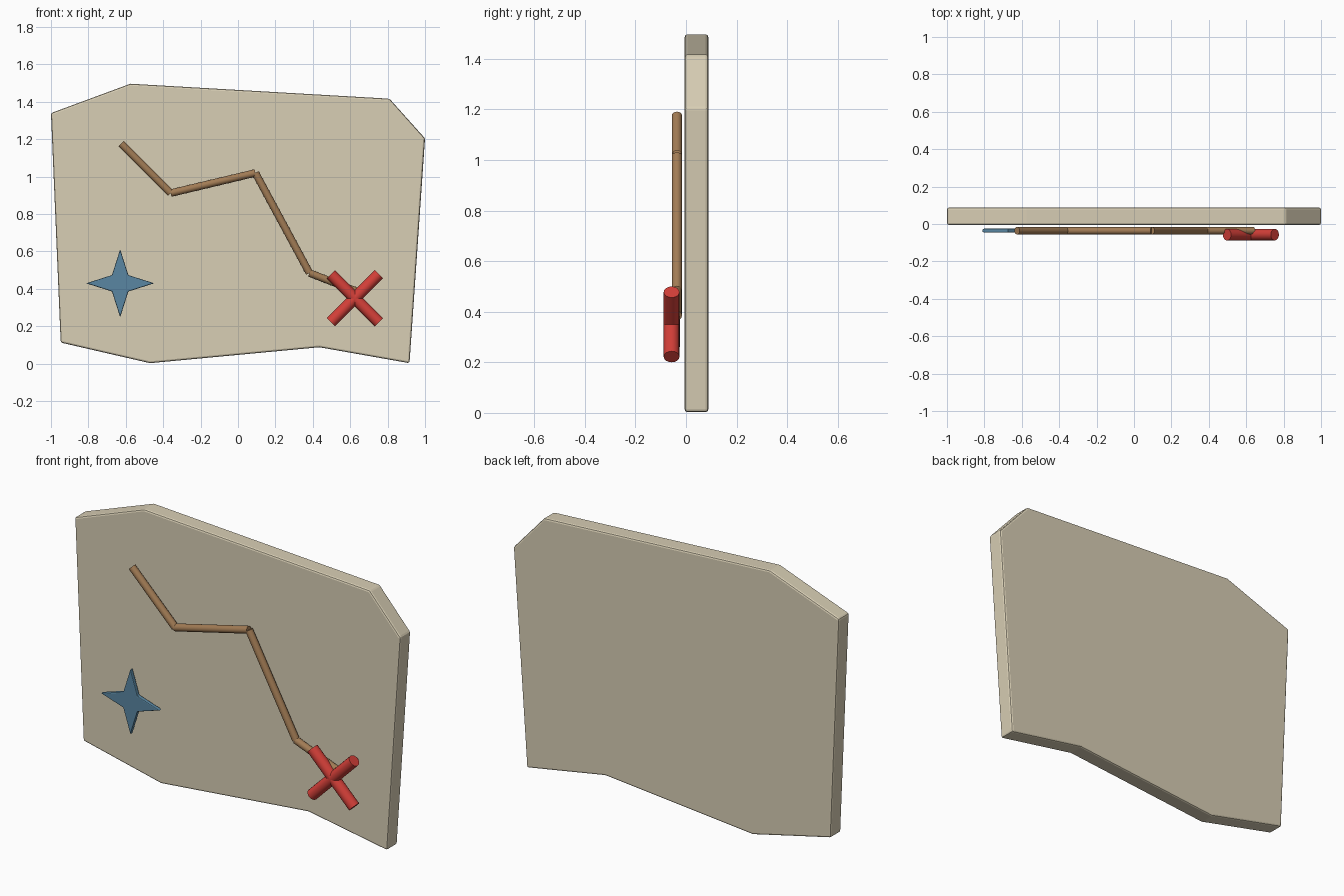
import bpy, bmesh, math
from mathutils import Vector

if "Cube" in bpy.data.objects:
    bpy.data.objects.remove(bpy.data.objects["Cube"])


def material(name, rgb):
    m = bpy.data.materials.new(name)
    m.diffuse_color = (*rgb, 1)
    m.use_nodes = True
    m.node_tree.nodes["Principled BSDF"].inputs["Base Color"].default_value = m.diffuse_color
    return m


PARCHMENT = material("parchment", (0.69, 0.62, 0.46))
BROWN = material("trail_brown", (0.36, 0.20, 0.09))
RED = material("mark_red", (0.66, 0.05, 0.04))
BLUE = material("compass_blue", (0.10, 0.24, 0.36))


def plate(name, points, y0, y1, bevel, mat):
    """Extrude an (x, z) outline from y0 to y1 and soften its edges."""
    bm = bmesh.new()
    face = bm.faces.new([bm.verts.new((x, y0, z)) for x, z in points])
    new = bmesh.ops.extrude_face_region(bm, geom=[face])["geom"]
    verts = [v for v in new if isinstance(v, bmesh.types.BMVert)]
    bmesh.ops.translate(bm, verts=verts, vec=(0, y1 - y0, 0))
    bmesh.ops.recalc_face_normals(bm, faces=bm.faces)
    me = bpy.data.meshes.new(name)
    bm.to_mesh(me)
    bm.free()
    me.materials.append(mat)
    ob = bpy.data.objects.new(name, me)
    bpy.context.collection.objects.link(ob)
    mod = ob.modifiers.new("bevel", "BEVEL")
    mod.width, mod.segments = bevel, 2
    return ob


def rod(name, a, b, y, radius, mat):
    """Cylinder between two (x, z) points at depth y."""
    a, b = Vector((a[0], y, a[1])), Vector((b[0], y, b[1]))
    d = b - a
    bpy.ops.mesh.primitive_cylinder_add(vertices=16, radius=radius, depth=d.length,
                                        location=(a + b) / 2,
                                        rotation=d.to_track_quat("Z", "Y").to_euler())
    ob = bpy.context.object
    ob.name = name
    ob.data.materials.append(mat)
    bpy.ops.object.shade_smooth_by_angle(angle=math.radians(30))


# Ragged parchment sheet
sheet = [(-1.0, 1.34), (-0.575, 1.497), (0.81, 1.417), (1.0, 1.205),
         (0.917, 0.003), (0.435, 0.088), (-0.47, 0.003), (-0.948, 0.113)]
plate("parchment_sheet", sheet, -0.005, 0.088, 0.01, PARCHMENT)

# Trail segments
trail = [(-0.625, 1.177), (-0.36, 0.912), (0.093, 1.02), (0.382, 0.485), (0.64, 0.385)]
for i, (a, b) in enumerate(zip(trail, trail[1:])):
    rod(f"trail_segment_{i + 1}", a, b, -0.036, 0.02, BROWN)

# Crossed bars marking the spot
cx, cz, h = 0.625, 0.35, 0.128
for i, s in enumerate((1, -1)):
    rod(f"cross_bar_{i + 1}", (cx - h, cz - s * h), (cx + h, cz + s * h), -0.057, 0.031, RED)

# Four-pointed compass star
star = []
for i in range(8):
    r, t = (0.062 if i % 2 else 0.182), i * math.pi / 4
    star.append((-0.63 + r * math.cos(t), 0.43 + r * math.sin(t)))
plate("compass_star", star, -0.046, -0.024, 0.005, BLUE)
